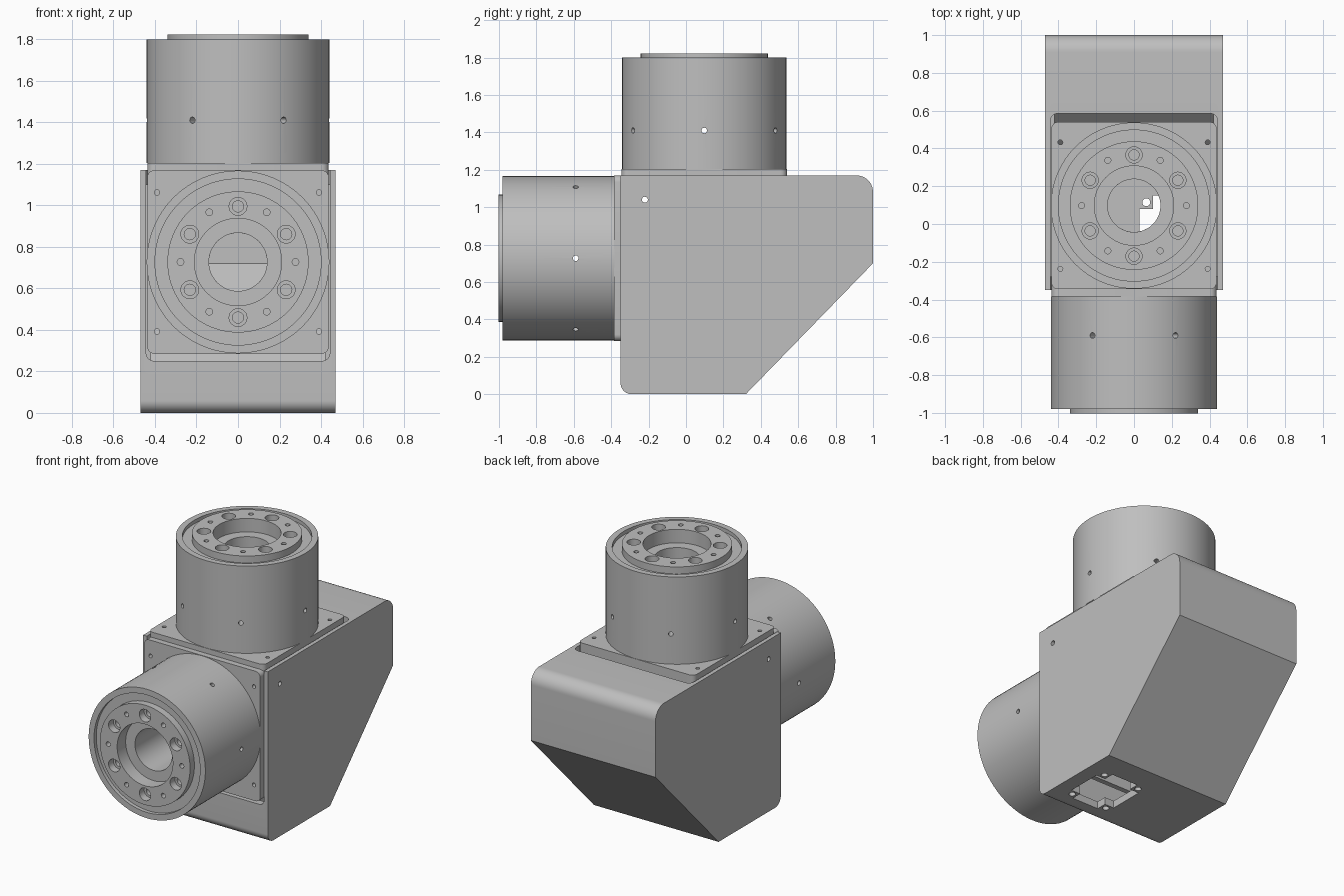
import bpy, bmesh
from math import pi, cos, sin, radians
from mathutils import Matrix, Vector

cube = bpy.data.objects.get("Cube")
if cube:
    bpy.data.objects.remove(cube, do_unlink=True)

grey = bpy.data.materials.new("machined_grey")
grey.use_nodes = True
grey.diffuse_color = (0.52, 0.52, 0.52, 1)
grey.node_tree.nodes["Principled BSDF"].inputs["Base Color"].default_value = grey.diffuse_color


def make(name, bm):
    bmesh.ops.recalc_face_normals(bm, faces=bm.faces)
    mesh = bpy.data.meshes.new(name)
    bm.to_mesh(mesh)
    bm.free()
    mesh.materials.append(grey)
    obj = bpy.data.objects.new(name, mesh)
    bpy.context.collection.objects.link(obj)
    return obj


def lathe(bm, profile, steps, matrix=Matrix()):
    """Revolve a closed (radius, height) loop; zero radii become poles."""
    rings = []
    for r, z in profile:
        count = steps if r > 0 else 1
        rings.append([bm.verts.new(matrix @ Vector((r * cos(2 * pi * i / count),
                      r * sin(2 * pi * i / count), z))) for i in range(count)])
    for k, a in enumerate(rings):
        b = rings[(k + 1) % len(rings)]
        if len(a) == len(b) == 1:
            continue
        for i in range(steps):
            j = (i + 1) % steps
            quad = [a[i % len(a)], a[j % len(a)], b[j % len(b)], b[i % len(b)]]
            bm.faces.new(list(dict.fromkeys(quad)))


def rod(bm, radius, z0, z1, matrix=Matrix(), steps=20):
    lathe(bm, [(0, z0), (radius, z0), (radius, z1), (0, z1)], steps, matrix)


def prism(bm, points, half_width):
    """Extrude a (y, z) outline symmetrically along x."""
    ends = [[bm.verts.new((x, y, z)) for y, z in points] for x in (-half_width, half_width)]
    for end in ends:
        bm.faces.new(end)
    for i in range(len(points)):
        j = (i + 1) % len(points)
        bm.faces.new((ends[0][i], ends[0][j], ends[1][j], ends[1][i]))


def box(bm, lo, hi, axis=None, radius=0):
    """Box with optionally rounded edges parallel to one axis."""
    lo, hi = Vector(lo), Vector(hi)
    size = hi - lo
    matrix = Matrix.Translation((lo + hi) / 2) @ Matrix.Diagonal((*size, 1))
    verts = bmesh.ops.create_cube(bm, size=1, matrix=matrix)["verts"]
    if axis is not None:
        edges = {e for v in verts for e in v.link_edges
                 if abs((e.verts[0].co - e.verts[1].co)[axis]) > size[axis] * 0.9}
        bmesh.ops.bevel(bm, geom=list(edges), offset=radius, segments=6,
                        profile=0.5, affect='EDGES')


def arc(cy, cz, r, start, end, n=12):
    return [(cy + r * cos(radians(start + (end - start) * i / n)),
             cz + r * sin(radians(start + (end - start) * i / n))) for i in range(n + 1)]


def cut(obj, bm):
    cutter = make("cutter", bm)
    mod = obj.modifiers.new("cut", 'BOOLEAN')
    mod.operation = 'DIFFERENCE'
    mod.solver = 'EXACT'
    mod.object = cutter
    bpy.context.view_layer.objects.active = obj
    bpy.ops.object.modifier_apply(modifier=mod.name)
    bpy.data.objects.remove(cutter, do_unlink=True)


def smooth(obj):
    bpy.ops.object.select_all(action='DESELECT')
    obj.select_set(True)
    bpy.context.view_layer.objects.active = obj
    bpy.ops.object.shade_smooth_by_angle(angle=radians(30))


# Hollow wedge housing
bm = bmesh.new()
prism(bm, arc(-0.29, 0.06, 0.06, 180, 270) + [(0.32, 0), (1, 0.7)]
      + arc(0.91, 1.08, 0.09, 0, 90) + [(-0.35, 1.17)], 0.47)
housing = make("housing", bm)

bm = bmesh.new()
prism(bm, [(-0.3, 0.05), (0.3, 0.05), (0.95, 0.72), (0.95, 1.12), (-0.3, 1.12)], 0.42)
cut(housing, bm)

# Flange openings in the top and front walls
bm = bmesh.new()
box(bm, (-0.443, -0.5, 1.1), (0.443, 0.585, 1.3), 2, 0.04)
cut(housing, bm)
bm = bmesh.new()
box(bm, (-0.443, -0.5, 0.25), (0.443, -0.28, 1.3), 1, 0.04)
cut(housing, bm)

# Cross-shaped connector port in the floor, then its corner screw holes
for inset_x, inset_y in ((0.07, 0), (0, 0.07)):
    bm = bmesh.new()
    box(bm, (0.03 + inset_x, -0.23 + inset_y, -0.1), (0.37 - inset_x, 0.15 - inset_y, 0.1))
    cut(housing, bm)
bm = bmesh.new()
for x in (0.065, 0.335):
    for y in (-0.195, 0.115):
        rod(bm, 0.021, -0.1, 0.1, Matrix.Translation((x, y, 0)))
cut(housing, bm)

# Screw holes in the side walls
bm = bmesh.new()
for side in (-1, 1):
    rod(bm, 0.016, 0.4, 0.6, Matrix.Translation((0, -0.22, 1.04))
        @ Matrix.Rotation(side * pi / 2, 4, 'Y'))
cut(housing, bm)
smooth(housing)


def joint(prefix, placement):
    # Square mounting flange with bore and corner screws
    bm = bmesh.new()
    box(bm, (-0.437, -0.4425, -0.035), (0.437, 0.4425, 0.035), 2, 0.035)
    flange = make(prefix + "_flange", bm)
    bm = bmesh.new()
    rod(bm, 0.14, -0.1, 0.1, steps=64)
    for x in (-0.39, 0.39):
        for y in (-0.335, 0.335):
            rod(bm, 0.013, -0.1, 0.1, Matrix.Translation((x, y, 0)))
    cut(flange, bm)

    # Turned drum with face groove, raised output ring and stepped bore
    bm = bmesh.new()
    lathe(bm, [(0.14, 0.033), (0.44, 0.033), (0.44, 0.63), (0.4, 0.63), (0.4, 0.605),
               (0.34, 0.605), (0.34, 0.652), (0.21, 0.652), (0.21, 0.56), (0.14, 0.56)], 96)
    drum = make(prefix + "_drum", bm)

    # Counterbored bolts, dowel holes and radial set screws
    bm = bmesh.new()
    for i in range(6):
        turn = Matrix.Rotation(i * pi / 3, 4, 'Z')
        bolt = turn @ Matrix.Rotation(pi / 6, 4, 'Z') @ Matrix.Translation((0.268, 0, 0))
        lathe(bm, [(0, 0.5), (0.027, 0.5), (0.027, 0.6), (0.043, 0.6),
                   (0.043, 0.7), (0, 0.7)], 24, bolt)
        rod(bm, 0.016, 0.57, 0.7, turn @ Matrix.Translation((0.277, 0, 0)))
        rod(bm, 0.015, 0.1, 0.5, turn @ Matrix.Translation((0, 0, 0.24))
            @ Matrix.Rotation(pi / 2, 4, 'Y'))
    cut(drum, bm)

    for obj in (flange, drum):
        obj.matrix_world = placement
        smooth(obj)


joint("top", Matrix.Translation((0, 0.0975, 1.17)))
joint("front", Matrix.Translation((0, -0.35, 0.727)) @ Matrix.Rotation(pi / 2, 4, 'X'))
